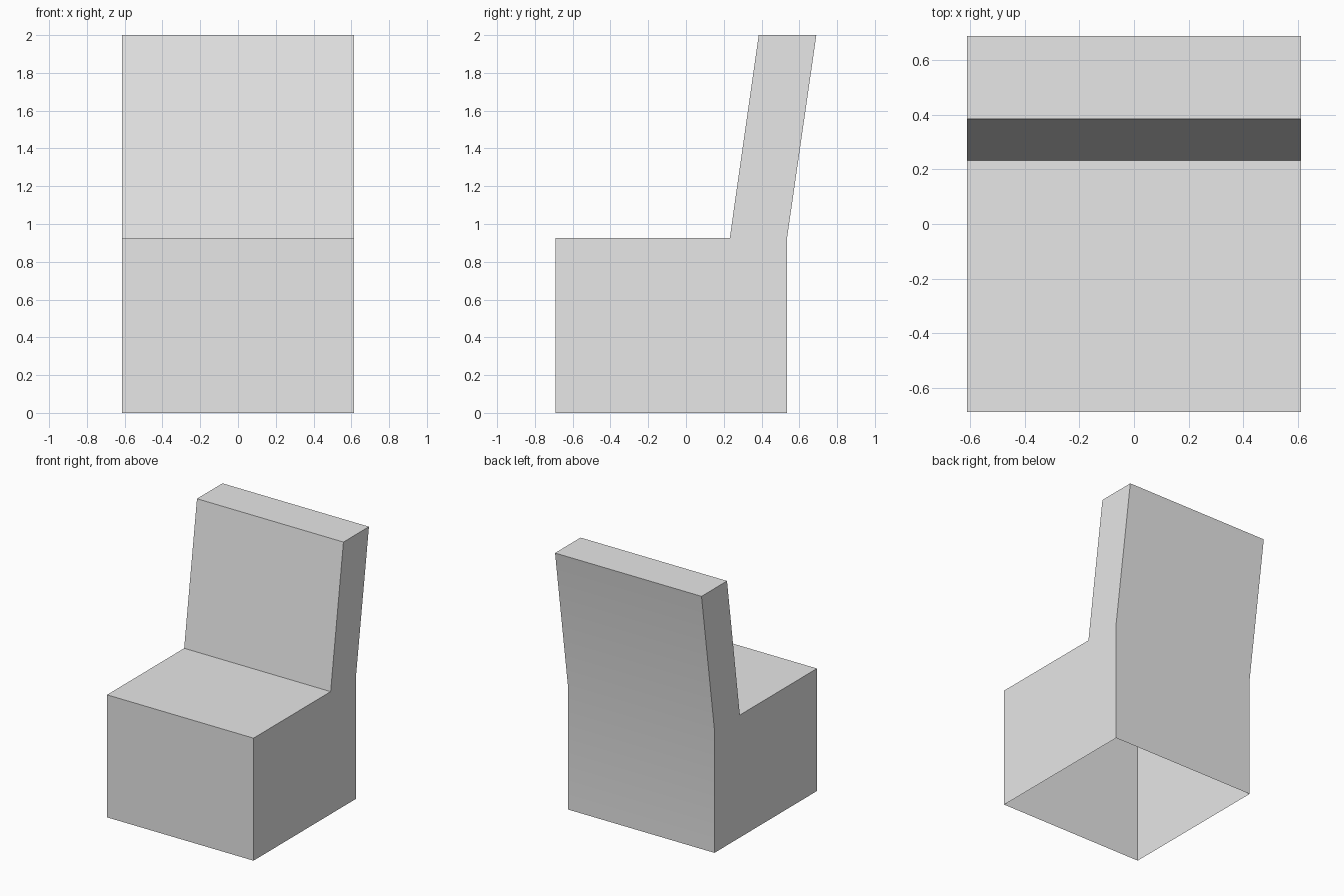
import bpy
import bmesh
import math

if "Cube" in bpy.data.objects:
    bpy.data.objects.remove(bpy.data.objects["Cube"], do_unlink=True)

HALF_WIDTH = 0.613

# Plain grey material
grey = bpy.data.materials.new("light_grey")
grey.use_nodes = True
colour = (0.8, 0.8, 0.8, 1)
grey.diffuse_color = colour
grey.node_tree.nodes["Principled BSDF"].inputs["Base Color"].default_value = colour

# Side outline of the seat block and the reclined backrest, as (y, z)
outline = [(-0.69, 0), (0.535, 0), (0.535, 0.927), (0.69, 2),
           (0.385, 2), (0.232, 0.927), (-0.69, 0.927)]

# Extrude the outline across the width
bm = bmesh.new()
side = bm.faces.new([bm.verts.new((-HALF_WIDTH, y, z)) for y, z in outline])
extruded = bmesh.ops.extrude_face_region(bm, geom=[side], use_keep_orig=True)
moved = [v for v in extruded["geom"] if isinstance(v, bmesh.types.BMVert)]
bmesh.ops.translate(bm, verts=moved, vec=(2 * HALF_WIDTH, 0, 0))
bmesh.ops.recalc_face_normals(bm, faces=bm.faces)

# The shell is open underneath
underside = [f for f in bm.faces if all(v.co.z < 0.01 for v in f.verts)]
bmesh.ops.delete(bm, geom=underside, context="FACES")

mesh = bpy.data.meshes.new("chair")
bm.to_mesh(mesh)
bm.free()
mesh.materials.append(grey)
chair = bpy.data.objects.new("chair", mesh)
bpy.context.collection.objects.link(chair)

# Smooth the gentle bend in the back, keep the corners sharp
bpy.ops.object.select_all(action="DESELECT")
chair.select_set(True)
bpy.context.view_layer.objects.active = chair
bpy.ops.object.shade_smooth_by_angle(angle=math.radians(30))
